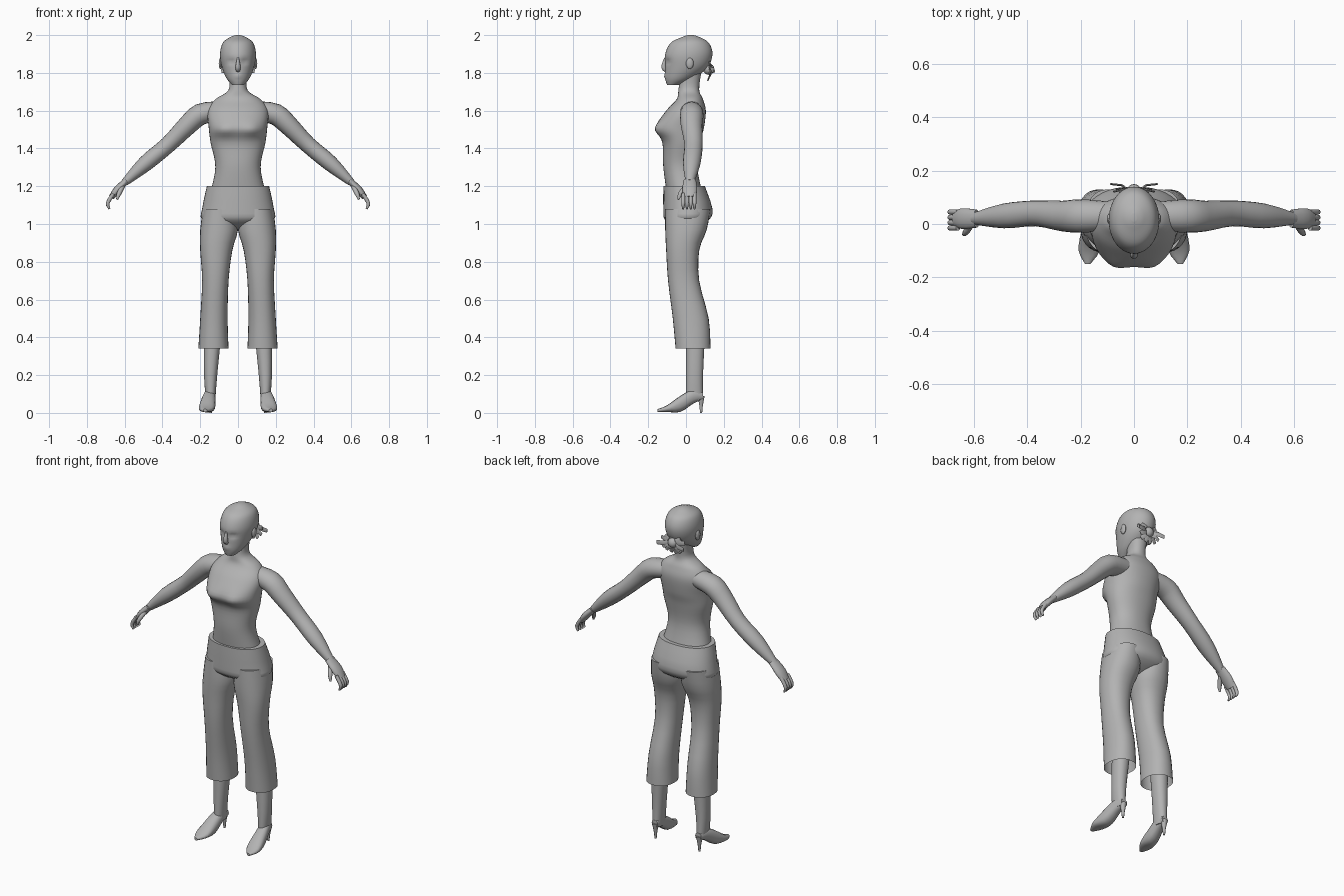
import bpy, bmesh, math, random
from mathutils import Vector, Matrix

if "Cube" in bpy.data.objects:
    bpy.data.objects.remove(bpy.data.objects["Cube"])

colour = (0.45, 0.45, 0.45, 1)
grey = bpy.data.materials.new("plain grey")
grey.use_nodes = True
grey.diffuse_color = colour
grey.node_tree.nodes["Principled BSDF"].inputs["Base Color"].default_value = colour
parts = []


def finish(name, bm, mirror):
    bmesh.ops.recalc_face_normals(bm, faces=bm.faces)
    mesh = bpy.data.meshes.new(name)
    bm.to_mesh(mesh)
    bm.free()
    mesh.materials.append(grey)
    part = bpy.data.objects.new(name, mesh)
    bpy.context.collection.objects.link(part)
    if mirror:
        modifier = part.modifiers.new("mirror", 'MIRROR')
        modifier.use_mirror_merge = False
    parts.append(part)


def smooth_rows(rows, steps):
    """Catmull-Rom interpolation of every value in the rows."""
    padded = [rows[0], *rows, rows[-1]]
    result = []
    for before, start, end, after in zip(padded, padded[1:], padded[2:], padded[3:]):
        for step in range(steps):
            t = step / steps
            result.append([
                q + t / 2 * (r - p + t * (2 * p - 5 * q + 4 * r - s + t * (3 * (q - r) + s - p)))
                for p, q, r, s in zip(before, start, end, after)])
    return result + [rows[-1]]


def ring(centre, across, depth, sides, squareness=2):
    """Superellipse section spanned by two half-axis vectors."""
    points = []
    for side in range(sides):
        angle = math.tau * side / sides
        c, s = math.cos(angle), math.sin(angle)
        points.append(centre + across * math.copysign(abs(c) ** (2 / squareness), c)
                      + depth * math.copysign(abs(s) ** (2 / squareness), s))
    return points


def loft(name, rings, mirror=False, open_end=False, shape=None):
    bm = bmesh.new()
    loops = [[bm.verts.new(point) for point in points] for points in rings]
    for low, high in zip(loops, loops[1:]):
        for i in range(len(low)):
            bm.faces.new((low[i - 1], low[i], high[i], high[i - 1]))
    bm.faces.new(loops[0])
    if not open_end:
        bm.faces.new(loops[-1])
    if shape:
        for vert in bm.verts:
            vert.co.y += shape(vert.co)
    finish(name, bm, mirror)


def stack(name, rows, sides=28, steps=3, squareness=2.2, **options):
    """Level sections given as height, low x, high x, front y, back y."""
    rings = []
    for z, left, right, front, back in smooth_rows(rows, steps):
        centre = Vector((left + right, front + back, 2 * z)) / 2
        rings.append(ring(centre, Vector((right - left, 0, 0)) / 2,
                          Vector((0, back - front, 0)) / 2, sides, squareness))
    loft(name, rings, **options)


def central_stack(name, rows, **options):
    """Level sections given as height, half width, front y, back y."""
    stack(name, [(z, -w, w, front, back) for z, w, front, back in rows], sides=40, **options)


def tube(name, rows, sides=10, steps=3, flat=1, mirror=True):
    """Limb along a path given as x, y, z, radius; flat scales its depth."""
    rows = smooth_rows(rows, steps)
    rings = []
    for i, (x, y, z, radius) in enumerate(rows):
        previous, following = rows[max(i - 1, 0)], rows[min(i + 1, len(rows) - 1)]
        along = Vector(following[:3]) - Vector(previous[:3])
        across = Vector((0, 1, 0)).cross(along).normalized()
        depth = along.cross(across).normalized()
        rings.append(ring(Vector((x, y, z)), across * radius, depth * radius * flat, sides))
    loft(name, rings, mirror)


def ball(name, centre, scale, mirror):
    bm = bmesh.new()
    placing = Matrix.Translation(centre) @ Matrix.Diagonal((*scale, 1))
    bmesh.ops.create_uvsphere(bm, u_segments=12, v_segments=8, radius=1, matrix=placing)
    finish(name, bm, mirror)


def bump(point, x, z, width, height):
    return math.exp(-((abs(point.x) - x) / width) ** 2 - ((point.z - z) / height) ** 2)


def face_shape(point):
    if point.y > -0.03:
        return 0
    eye_sockets = bump(point, 0.034, 1.86, 0.02, 0.013)
    lips = bump(point, 0, 1.784, 0.02, 0.01)
    return 0.013 * eye_sockets - 0.006 * lips


def bust_shape(point):
    if point.y > -0.05:
        return 0
    return -0.015 * bump(point, 0.075, 1.5, 0.045, 0.035)


# Head, nose and ears
central_stack("head", [
    (1.735, .03, -.1, -.04), (1.77, .06, -.11, .04), (1.83, .085, -.11, .115),
    (1.9, .095, -.11, .14), (1.96, .08, -.08, .12), (1.99, .04, -.02, .07),
    (2, .01, .01, .04)], steps=5, squareness=2, shape=face_shape)
tube("nose", [(0, -.11, 1.88, .005), (0, -.118, 1.83, .014), (0, -.1, 1.81, .01)], mirror=False)
ball("ear", (.092, .02, 1.85), (.01, .02, .03), mirror=True)

# Gathered hair: a core with loose flat strands fanning outwards
ball("hair_knot", (0, .12, 1.82), (.03, .03, .03), mirror=False)
random.seed(4)
strands = 7
for strand in range(strands):
    angle = math.pi * ((strand + 0.5) / strands - 0.5)
    direction = Vector((math.cos(angle), 0, 0.7 * math.sin(angle)))
    root = Vector((0, .11, 1.82))
    tip = root + direction * random.uniform(.07, .09) + Vector((0, random.uniform(0, .05), -.01))
    middle = (root + tip) / 2 + Vector((0, .015, 0))
    tube("hair_strand", [(*root, .01), (*middle, .014), (*tip, .012)], sides=4, steps=1, flat=0.3)

# Torso and neck in one body
central_stack("torso", [
    (1.15, .15, -.1, .09), (1.3, .12, -.12, .06), (1.43, .145, -.125, .075),
    (1.51, .155, -.16, .095), (1.6, .16, -.105, .105), (1.66, .12, -.05, .09),
    (1.71, .05, -.04, .07), (1.8, .05, -.03, .08)], steps=5, shape=bust_shape)

# Arms, palms, fingers and thumbs
tube("arm", [
    (.1, .03, 1.6, .05), (.2, .03, 1.58, .057), (.27, .03, 1.52, .052),
    (.37, .04, 1.42, .044), (.49, .03, 1.32, .042), (.6, .02, 1.22, .02)], sides=20, flat=1.1)
tube("palm", [(.59, .02, 1.23, .017), (.64, .02, 1.18, .02), (.67, .02, 1.14, .015)],
     sides=14, flat=2)
for finger, name in enumerate(("index", "middle", "ring", "little")):
    y = .02 * finger - .015
    tube(name + "_finger", [(.66, y, 1.16, .01), (.69, y, 1.11, .01), (.68, y, 1.08, .005)])
tube("thumb", [(.61, 0, 1.2, .012), (.63, -.03, 1.16, .012), (.64, -.04, 1.13, .005)])

# Trousers: hips and flared, open-ended legs
central_stack("trouser_hips", [
    (1.2, .165, -.12, .1), (1.08, .19, -.12, .14), (1.02, .185, -.11, .12), (.97, .04, -.03, .03)])
stack("trouser_leg", [
    (1.08, .01, .185, -.11, .13), (.97, 0, .2, -.11, .11), (.86, .03, .2, -.105, .07),
    (.7, .05, .19, -.095, .07), (.5, .055, .2, -.07, .12), (.34, .05, .21, -.055, .13)],
    mirror=True, open_end=True)

# Lower legs
stack("lower_leg", [
    (.4, .09, .18, 0, .1), (.2, .11, .18, 0, .09), (.07, .12, .17, 0, .09)], mirror=True)

# Pointed shoes turned slightly outwards: y, half width, sole, upper
shoe_rings = []
for y, width, sole, upper in smooth_rows([
        (.09, .02, .07, .11), (.04, .03, .05, .125), (-.03, .04, .005, .09),
        (-.1, .04, .005, .04), (-.15, .01, .005, .02)], 3):
    centre = Vector((.155 - y / 8, y, (sole + upper) / 2))
    height = Vector((0, 0, upper - sole)) / 2
    shoe_rings.append(ring(centre, Vector((width, 0, 0)), height, 16, 2.4))
loft("shoe", shoe_rings, mirror=True)
tube("shoe_heel", [(.145, .08, .09, .02), (.145, .08, .04, .01), (.145, .08, 0, .006)])

# Smooth shading with crisp creases
bpy.ops.object.select_all(action='DESELECT')
for part in parts:
    part.select_set(True)
bpy.context.view_layer.objects.active = parts[0]
bpy.ops.object.shade_smooth_by_angle(angle=math.radians(45))
